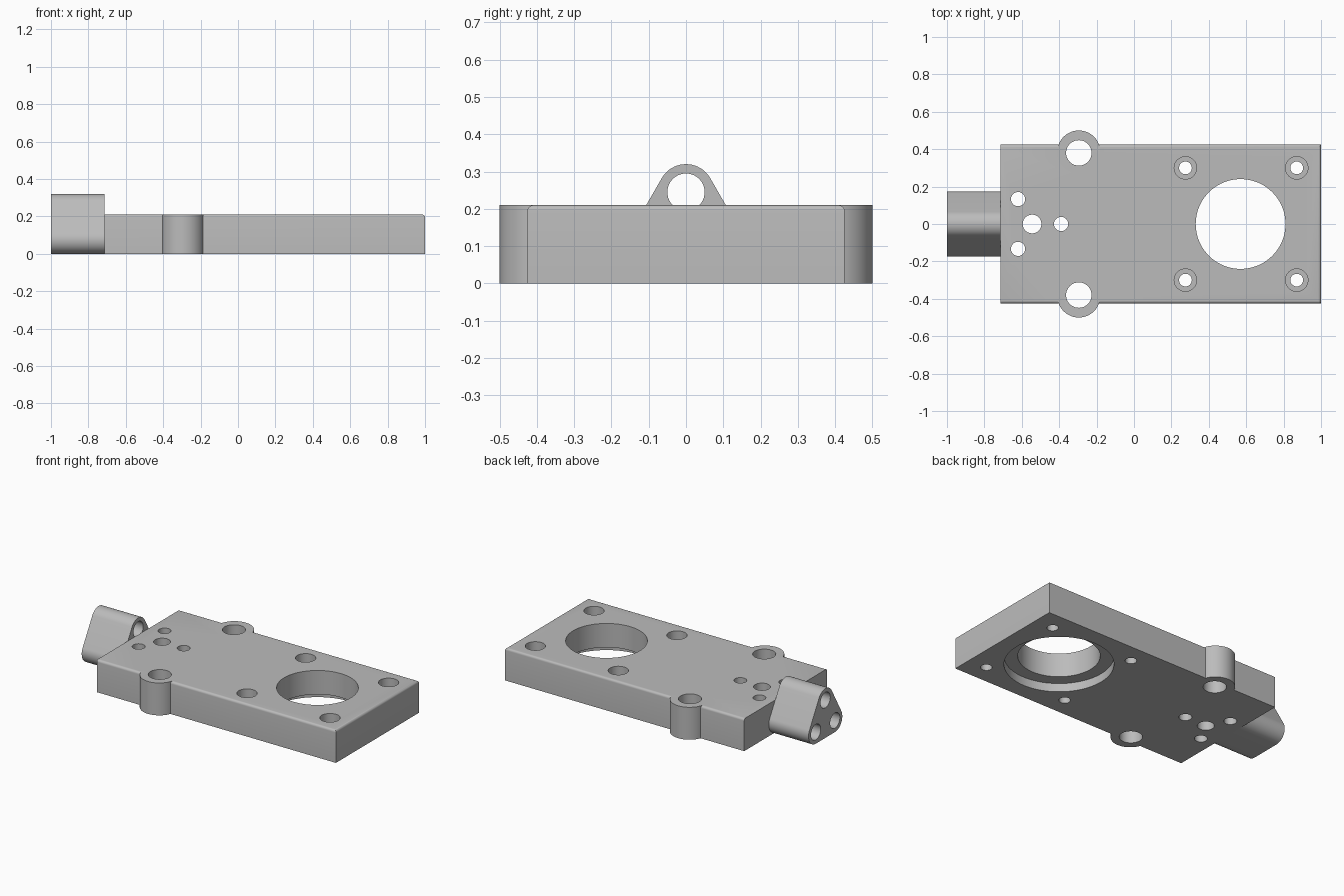
import bpy, bmesh, math

if "Cube" in bpy.data.objects:
    bpy.data.objects.remove(bpy.data.objects["Cube"])

TOP = 0.21          # plate thickness
END = -0.715        # plate end where the pipe block attaches

metal = bpy.data.materials.new("machined grey")
metal.diffuse_color = (0.5, 0.5, 0.5, 1)
metal.use_nodes = True
metal.node_tree.nodes["Principled BSDF"].inputs["Base Color"].default_value = metal.diffuse_color


def make_object(name, bm):
    bmesh.ops.recalc_face_normals(bm, faces=bm.faces)
    mesh = bpy.data.meshes.new(name)
    bm.to_mesh(mesh)
    bm.free()
    mesh.materials.append(metal)
    obj = bpy.data.objects.new(name, mesh)
    bpy.context.collection.objects.link(obj)
    return obj


def prism(name, points, vector):
    """Extrude a closed outline along a vector."""
    bm = bmesh.new()
    face = bm.faces.new([bm.verts.new(p) for p in points])
    moved = bmesh.ops.extrude_face_region(bm, geom=[face])["geom"]
    bmesh.ops.translate(bm, vec=vector,
                        verts=[v for v in moved if isinstance(v, bmesh.types.BMVert)])
    return make_object(name, bm)


def arc(cx, cy, r, start=0, sweep=360, n=64):
    count = n if sweep == 360 else n + 1
    angles = [math.radians(start + sweep * i / n) for i in range(count)]
    return [(cx + r * math.cos(a), cy + r * math.sin(a)) for a in angles]


def upright(name, x, y, r, z0, z1, n=64):
    return prism(name, [(a, b, z0) for a, b in arc(x, y, r, n=n)], (0, 0, z1 - z0))


def combine(target, tool, operation):
    """Apply one boolean and discard the tool."""
    mod = target.modifiers.new("bool", 'BOOLEAN')
    mod.object, mod.operation, mod.solver = tool, operation, 'EXACT'
    bpy.context.view_layer.objects.active = target
    bpy.ops.object.modifier_apply(modifier=mod.name)
    bpy.data.objects.remove(tool, do_unlink=True)


# Main plate, with the top edges rounded on both long sides and the far end
bm = bmesh.new()
bmesh.ops.create_cube(bm, size=1)
for v in bm.verts:
    v.co = (1 if v.co.x > 0 else END, 0.85 * v.co.y, TOP if v.co.z > 0 else 0)
edges = [e for e in bm.edges
         if all(v.co.z > 0.1 for v in e.verts) and any(v.co.x > 0 for v in e.verts)]
bmesh.ops.bevel(bm, geom=edges, offset=0.015, segments=5, profile=0.5, affect='EDGES')
plate = make_object("plate", bm)

# Round mounting lugs on both long sides
for s in (-1, 1):
    combine(plate, upright("lug", -0.295, s * 0.385, 0.115, 0, TOP), 'UNION')

# Vertical bores: x, y, radius, bottom, top
bores = [(0.57, 0, 0.24, -0.1, 0.4), (0.57, 0, 0.32, -0.1, 0.055),
         (-0.545, 0, 0.05, -0.1, 0.4), (-0.39, 0, 0.038, -0.1, 0.4)]
for s in (-1, 1):
    bores += [(-0.295, s * 0.38, 0.068, -0.1, 0.4), (-0.62, s * 0.133, 0.038, -0.1, 0.4)]
    for x in (0.275, 0.87):     # counterbored screw holes
        bores += [(x, s * 0.3, 0.034, -0.1, 0.4), (x, s * 0.3, 0.06, 0.1, 0.4)]
for x, y, r, z0, z1 in bores:
    combine(plate, upright("bore", x, y, r, z0, z1, 96 if r > 0.2 else 40), 'DIFFERENCE')

# Rounded triangular pipe block with three lengthwise holes
R = 0.075
centres = [(0.098, R, -90), (0, 0.245, 30), (-0.098, R, 150)]
outline = [p for y, z, start in centres for p in arc(y, z, R, start, 120, 20)]
block = prism("pipe_block", [(-1, y, z) for y, z in outline], (END + 1, 0, 0))
for y, z, _ in centres:
    hole = prism("hole", [(-1.1, a, b) for a, b in arc(y, z, 0.05, n=40)], (0.6, 0, 0))
    combine(block, hole, 'DIFFERENCE')

# Smooth curved walls while keeping rims sharp
bpy.ops.object.select_all(action='DESELECT')
for obj in (plate, block):
    obj.select_set(True)
bpy.context.view_layer.objects.active = plate
bpy.ops.object.shade_smooth_by_angle(angle=math.radians(30))
